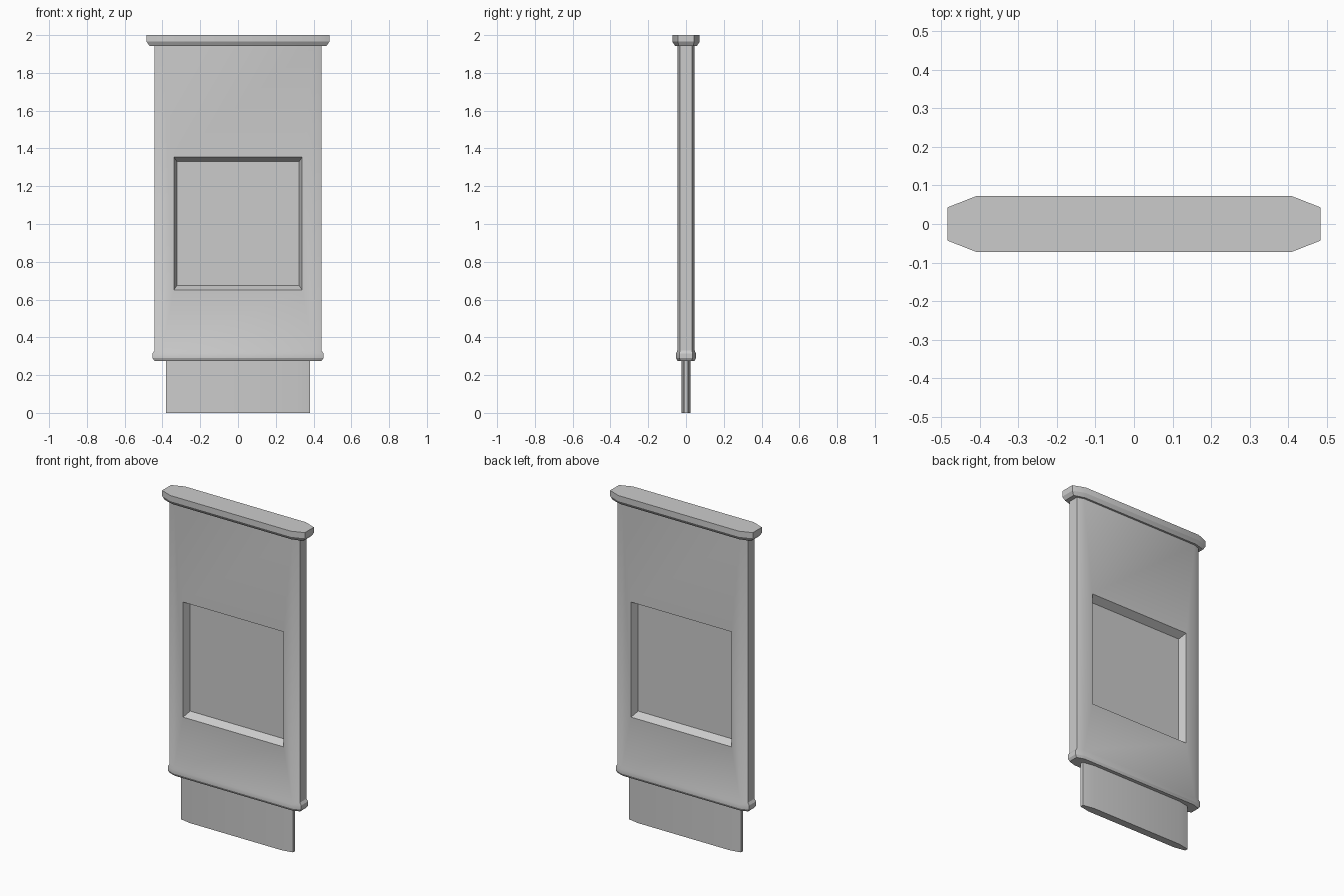
import bpy, bmesh
from math import radians

if "Cube" in bpy.data.objects:
    bpy.data.objects.remove(bpy.data.objects["Cube"])


def ring(bm, z, hx, fx, hy, sy):
    """Chamfered rectangle: half width hx, flat front to fx, half depth hy, flat side to sy."""
    pts = [(-fx, -hy), (fx, -hy), (hx, -sy), (hx, sy),
           (fx, hy), (-fx, hy), (-hx, sy), (-hx, -sy)]
    return [bm.verts.new((x, y, z)) for x, y in pts]


def loft(bm, levels, close_bottom=True, close_top=True):
    rings = [ring(bm, *lv) for lv in levels]
    bands = []
    for a, b in zip(rings, rings[1:]):
        bands.append([bm.faces.new((a[i], a[(i + 1) % 8], b[(i + 1) % 8], b[i]))
                      for i in range(8)])
    if close_bottom:
        bm.faces.new(rings[0][::-1])
    if close_top:
        bm.faces.new(rings[-1])
    return bands


def finish(bm, name):
    bm.normal_update()
    mesh = bpy.data.meshes.new(name)
    bm.to_mesh(mesh)
    bm.free()
    obj = bpy.data.objects.new(name, mesh)
    bpy.context.collection.objects.link(obj)
    bpy.context.view_layer.objects.active = obj
    obj.select_set(True)
    bpy.ops.object.shade_smooth_by_angle(angle=radians(25))
    obj.select_set(False)


def inset_to(bm, face, hx, y, z0, z1):
    """Inset a face, then fit the inner rectangle to the given extents."""
    bm.normal_update()
    mid = face.calc_center_median().z
    bmesh.ops.inset_individual(bm, faces=[face], thickness=0.02)
    for v in face.verts:
        v.co = (hx if v.co.x > 0 else -hx, y, z1 if v.co.z > mid else z0)


# Main slab: lower collar, long body, flared top cap
bm = bmesh.new()
bands = loft(bm, [
    (0.275, 0.442, 0.395, 0.045, 0.030),
    (0.290, 0.452, 0.403, 0.052, 0.034),
    (0.315, 0.452, 0.403, 0.052, 0.034),
    (0.330, 0.442, 0.400, 0.046, 0.032),
    (1.943, 0.442, 0.400, 0.046, 0.032),
    (1.943, 0.469, 0.402, 0.058, 0.038),
    (1.965, 0.484, 0.410, 0.072, 0.043),
    (2.000, 0.484, 0.410, 0.072, 0.043),
])
# Recessed windows with sloped frames, front and back
for side, face in ((-1, bands[3][0]), (1, bands[3][4])):
    inset_to(bm, face, 0.34, side * 0.046, 0.65, 1.355)
    inset_to(bm, face, 0.323, side * 0.002, 0.675, 1.33)
finish(bm, "slab_body")

# Thin plug tab below the collar
bm = bmesh.new()
loft(bm, [(0.0, 0.38, 0.31, 0.023, 0.010),
          (0.275, 0.38, 0.31, 0.023, 0.010)], close_top=False)
finish(bm, "plug_tab")
